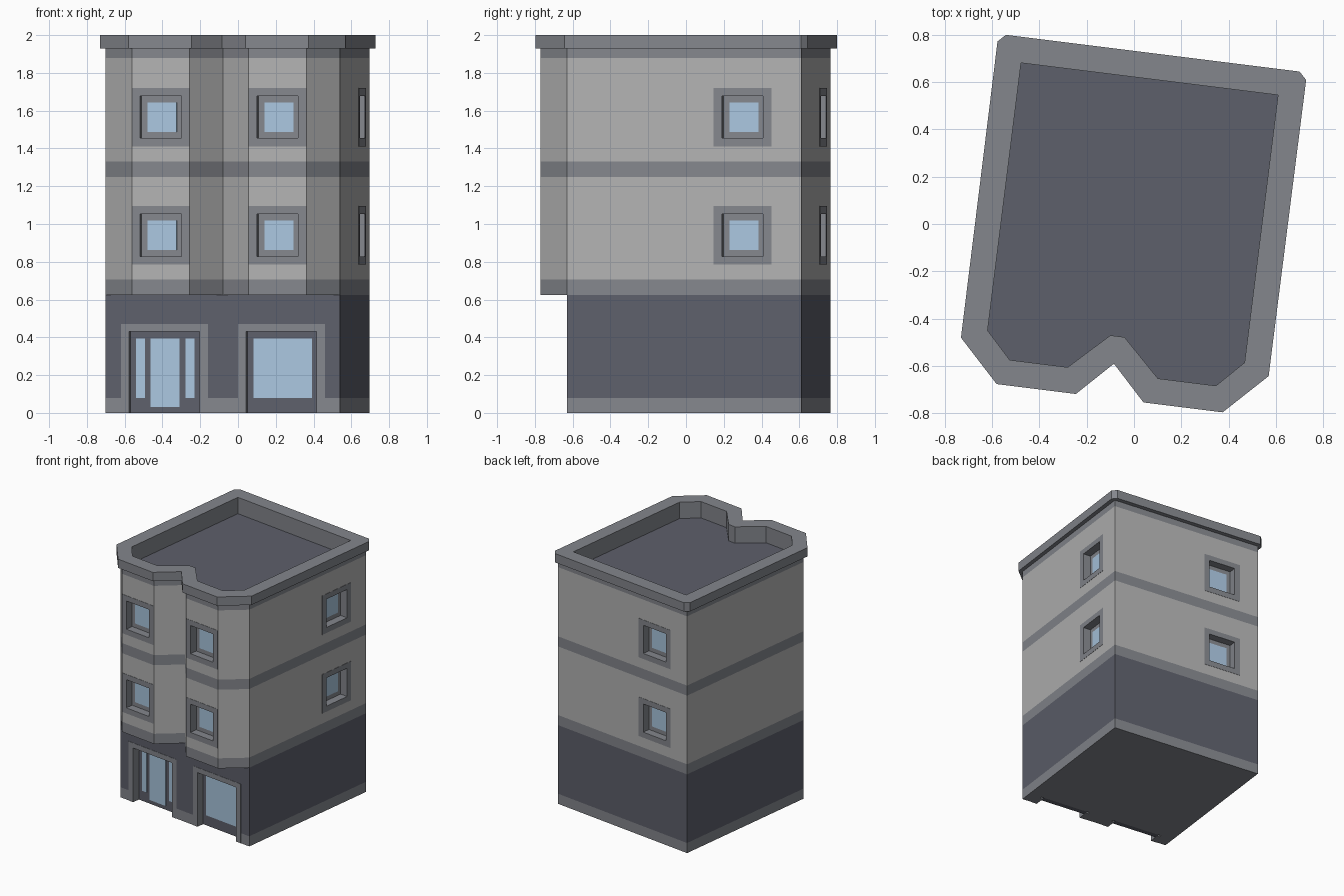
import bpy, bmesh, math
from mathutils import Matrix, Vector

if "Cube" in bpy.data.objects:
    bpy.data.objects.remove(bpy.data.objects["Cube"])


def material(name, rgb):
    m = bpy.data.materials.new(name)
    m.diffuse_color = (*rgb, 1)
    m.use_nodes = True
    m.node_tree.nodes["Principled BSDF"].inputs["Base Color"].default_value = m.diffuse_color
    return m


WALL = material("wall_grey", (0.45, 0.45, 0.45))
TRIM = material("trim_grey", (0.23, 0.24, 0.265))
SLATE = material("slate", (0.11, 0.115, 0.145))
GLASS = material("glass", (0.40, 0.565, 0.74))

# The building is turned about 7 degrees; local origin is the middle of the front wall
BASE = Matrix.Translation((-0.08, -0.5525, 0)) @ Matrix.Rotation(math.radians(-7.125), 4, 'Z')
W, D = 0.625, 1.25


def finish(name, bm, mats, matrix=BASE):
    bmesh.ops.recalc_face_normals(bm, faces=bm.faces)
    mesh = bpy.data.meshes.new(name)
    bm.to_mesh(mesh)
    bm.free()
    for m in mats:
        mesh.materials.append(m)
    ob = bpy.data.objects.new(name, mesh)
    bpy.context.collection.objects.link(ob)
    ob.matrix_world = matrix
    return ob


def mirrored(half):
    """Close a left-half outline (front centre to back) by mirroring it across x = 0."""
    return half + [(-x, y) for x, y in reversed(half) if abs(x) > 1e-6]


def prism(name, outline, levels, layer_mats):
    """Extrude an outline through several levels, one material per layer."""
    bm = bmesh.new()
    mats = list(dict.fromkeys(layer_mats))
    rings = [[bm.verts.new((x, y, z)) for x, y in outline] for z in levels]
    n = len(outline)
    for a, b, m in zip(rings, rings[1:], layer_mats):
        for i in range(n):
            j = (i + 1) % n
            bm.faces.new((a[i], a[j], b[j], b[i])).material_index = mats.index(m)
    bm.faces.new(rings[0]).material_index = mats.index(layer_mats[0])
    bm.faces.new(rings[-1]).material_index = mats.index(layer_mats[-1])
    return finish(name, bm, mats)


def boxes(name, spans, mat, matrix):
    """One object from several boxes given as (x0, x1, y0, y1, z0, z1)."""
    bm = bmesh.new()
    for x0, x1, y0, y1, z0, z1 in spans:
        m = (Matrix.Translation(((x0 + x1) / 2, (y0 + y1) / 2, (z0 + z1) / 2))
             @ Matrix.Diagonal((x1 - x0, y1 - y0, z1 - z0, 1)))
        bmesh.ops.create_cube(bm, size=1, matrix=m)
    return finish(name, bm, [mat], matrix)


def cut(target, cutter):
    mod = target.modifiers.new("cut", 'BOOLEAN')
    mod.operation = 'DIFFERENCE'
    mod.solver = 'EXACT'
    mod.object = cutter
    cutter.hide_render = True
    cutter.hide_set(True)


# Outlines: square shop floor, twin-bay upper floors, cornice edge, parapet inside
square = mirrored([(-W, 0), (-W, D)])
bays = mirrored([(0, 0), (-0.157, -0.16), (-0.466, -0.16), (-W, 0), (-W, D)])
edge = mirrored([(0, -0.038), (-0.144, -0.185), (-0.481, -0.185), (-0.655, -0.009),
                 (-0.657, 1.252), (-0.625, 1.284)])
inside = mirrored([(-0.03, 0.079), (-0.192, -0.077), (-0.439, -0.077), (-0.547, 0.035),
                   (-0.547, 1.174)])

ground_floor = prism("ground_floor", square, [0, 0.08, 0.625], [TRIM, SLATE])
upper_floors = prism("upper_floors", bays, [0.625, 0.705, 1.25, 1.33, 1.88, 1.93],
                     [TRIM, WALL, TRIM, WALL, TRIM])
cornice = prism("cornice", edge, [1.93, 2.0], [TRIM])

# Sunken roof behind the parapet
roof_cutter = prism("roof_cutter", inside, [1.868, 2.1], [TRIM])
cut(upper_floors, roof_cutter)
cut(cornice, roof_cutter)
prism("roof_deck", inside, [1.86, 1.87], [SLATE])


def opening(name, wall, x, y, turn, trim, hole, panes, frame_mat):
    """Recessed opening; trim and hole are (half width, z0, z1), panes are (x0, x1, z0, z1)."""
    m = BASE @ Matrix.Translation((x, y, 0)) @ Matrix.Rotation(math.radians(turn), 4, 'Z')
    (tw, t0, t1), (hw, h0, h1) = trim, hole
    mw, m1 = (tw + hw) / 2, (t1 + h1) / 2
    m0 = (t0 + h0) / 2 if t0 > 0 else -0.1
    cut(wall, boxes(name + "_cutter", [(-mw, mw, -0.1, 0.1, m0, m1)], TRIM, m))
    # Surround
    f, b = -0.002, 0.08
    bars = [(-tw, -hw, f, b, t0, t1), (hw, tw, f, b, t0, t1), (-hw, hw, f, b, h1, t1)]
    if h0 > t0:
        bars.append((-hw, hw, f, b, t0, h0))
    boxes(name + "_surround", bars, TRIM, m)
    # Frame panel and glass
    boxes(name + "_frame", [(-hw, hw, 0.06, 0.1, h0, h1)], frame_mat, m)
    boxes(name + "_glass", [(p[0], p[1], 0.058, 0.07, p[2], p[3]) for p in panes], GLASS, m)


# Shop door and shop window
shop_trim, shop_hole = (0.232, 0, 0.47), (0.188, 0, 0.43)
opening("door", ground_floor, -0.312, 0, 0, shop_trim, shop_hole,
        [(-0.158, -0.112, 0.08, 0.395), (-0.082, 0.074, 0.03, 0.395),
         (0.104, 0.153, 0.08, 0.395)], SLATE)
opening("shop_window", ground_floor, 0.312, 0, 0, shop_trim, shop_hole,
        [(-0.157, 0.157, 0.08, 0.395)], SLATE)

# Upper windows: both bays, right wall and back wall, on two floors
places = {"left_bay": (-0.3115, -0.16, 0), "right_bay": (0.3115, -0.16, 0),
          "right_wall": (W, 0.937, 90), "back_wall": (-0.312, D, 180)}
for level, z in enumerate((0.94, 1.565), 1):
    for place, (x, y, turn) in places.items():
        opening(f"{place}_window_{level}", upper_floors, x, y, turn,
                (0.154, z - 0.155, z + 0.155), (0.11, z - 0.111, z + 0.113),
                [(-0.078, 0.078, z - 0.077, z + 0.079)], TRIM)
